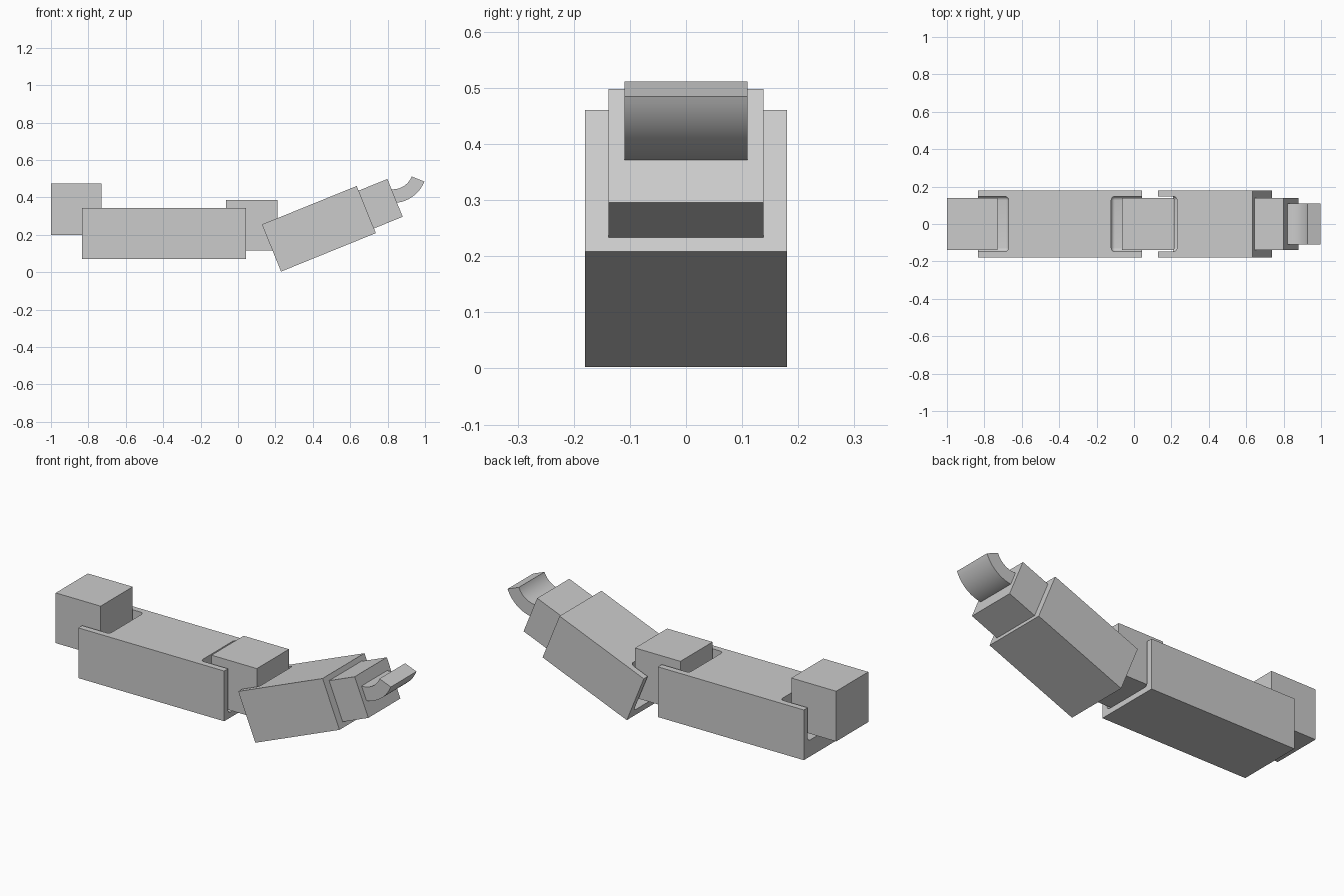
import bpy
import bmesh
from math import atan2, cos, radians, sin
from mathutils import Matrix, Vector

cube = bpy.data.objects.get("Cube")
if cube:
    bpy.data.objects.remove(cube, do_unlink=True)

# Single plain grey
grey = bpy.data.materials.new("plain_grey")
grey.use_nodes = True
COLOUR = (0.6, 0.6, 0.6, 1)
grey.diffuse_color = COLOUR
grey.node_tree.nodes["Principled BSDF"].inputs["Base Color"].default_value = COLOUR


def make_object(name, bm, matrix):
    bm.transform(matrix)
    bmesh.ops.recalc_face_normals(bm, faces=bm.faces)
    mesh = bpy.data.meshes.new(name)
    bm.to_mesh(mesh)
    bm.free()
    mesh.materials.append(grey)
    obj = bpy.data.objects.new(name, mesh)
    bpy.context.collection.objects.link(obj)
    return obj


def box(name, xs, half_width, zs, matrix=Matrix(), radius=0):
    """Box spanning xs and zs, symmetric in y, with optional rounded edges."""
    bm = bmesh.new()
    bmesh.ops.create_cube(bm, size=1)
    for v in bm.verts:
        v.co = (xs[v.co.x > 0], half_width * 2 * v.co.y, zs[v.co.z > 0])
    if radius:
        bmesh.ops.bevel(bm, geom=bm.edges[:], offset=radius, segments=5,
                        profile=0.5, affect='EDGES')
    return make_object(name, bm, matrix)


def smooth(obj):
    bpy.ops.object.select_all(action='DESELECT')
    obj.select_set(True)
    bpy.context.view_layer.objects.active = obj
    bpy.ops.object.shade_smooth_by_angle(angle=radians(35))


def cut_slot(target, xs, zs, matrix=Matrix()):
    """Cut an open joint slot with rounded inner corners."""
    cutter = box("slot_cutter", xs, 0.147, zs, matrix, radius=0.02)
    cutter.hide_render = True
    mod = target.modifiers.new("slot", 'BOOLEAN')
    mod.operation = 'DIFFERENCE'
    mod.solver = 'EXACT'
    mod.object = cutter
    bpy.context.view_layer.objects.active = target
    bpy.ops.object.modifier_apply(modifier=mod.name)
    bpy.data.objects.remove(cutter, do_unlink=True)


# Shoulder and elbow joint blocks
box("shoulder_block", (-1, -0.73), 0.138, (0.2, 0.473))
box("elbow_block", (-0.063, 0.21), 0.138, (0.115, 0.385))

# Upper arm with a slot at each end
upper_arm = box("upper_arm", (-0.835, 0.043), 0.18, (0.07, 0.343))
cut_slot(upper_arm, (-0.95, -0.67), (0.16, 0.5))
cut_slot(upper_arm, (-0.122, 0.15), (0.1, 0.5))
smooth(upper_arm)

# Tilted forearm with a slot for the elbow
tilt = atan2(0.205, 0.505)
lean = Matrix.Translation((0.179, 0, 0.129)) @ Matrix.Rotation(-tilt, 4, 'Y')
forearm = box("forearm", (0, 0.547), 0.18, (-0.136, 0.136), lean)
cut_slot(forearm, (-0.15, 0.11), (-0.09, 0.3), lean)
smooth(forearm)

# Wrist block
box("wrist_block", (0.5, 0.713), 0.138, (-0.109, 0.109), lean)

# Curved hand: a thick arc sweeping up from the wrist
INNER, OUTER, STEPS = 0.108, 0.181, 20
centre = Vector((0.828, 0, 0.551))
angles = [radians(-105 + 83.5 * i / STEPS) for i in range(STEPS + 1)]
outline = [(r * cos(a), r * sin(a))
           for r, path in ((INNER, angles), (OUTER, angles[::-1])) for a in path]
bm = bmesh.new()
sides = [[bm.verts.new((x, y, z)) for x, z in outline] for y in (-0.11, 0.11)]
for side in sides:
    bm.faces.new(side)
for i in range(len(outline)):
    j = (i + 1) % len(outline)
    bm.faces.new((sides[0][i], sides[0][j], sides[1][j], sides[1][i]))
smooth(make_object("curved_hand", bm, Matrix.Translation(centre)))
